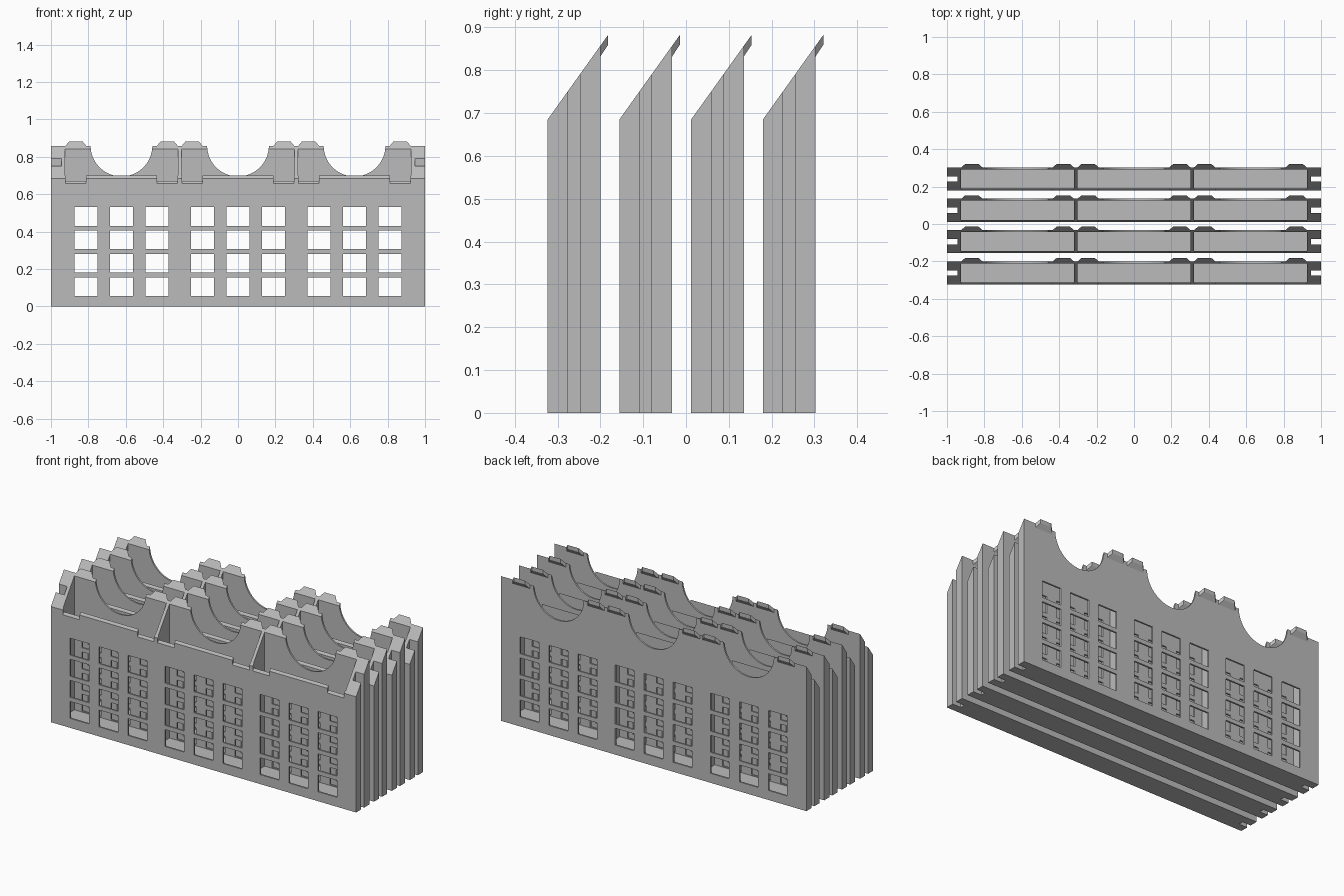
import bpy, bmesh, math
from mathutils import Matrix

if "Cube" in bpy.data.objects:
    bpy.data.objects.remove(bpy.data.objects["Cube"])

DEPTH, WALL, PITCH = 0.123, 0.01, 0.1675
Z_FRONT, Z_BACK = 0.685, 0.857
SLOPE = (Z_BACK - Z_FRONT) / DEPTH
BAYS = (-0.623, 0, 0.623)

grey = bpy.data.materials.new("light grey plastic")
grey.use_nodes = True
grey.diffuse_color = (0.5, 0.5, 0.5, 1)
grey.node_tree.nodes["Principled BSDF"].inputs["Base Color"].default_value = (0.5, 0.5, 0.5, 1)


def prism(bm, cx, points):
    """Solid along x from side profile points (y, z, half width)."""
    left = [bm.verts.new((cx - h, y, z)) for y, z, h in points]
    right = [bm.verts.new((cx + h, y, z)) for y, z, h in points]
    bm.faces.new(left)
    bm.faces.new(right[::-1])
    n = len(points)
    for i in range(n):
        j = (i + 1) % n
        bm.faces.new((left[j], left[i], right[i], right[j]))


def box(bm, cx, half, y0, y1, z0, z1):
    prism(bm, cx, [(y0, z0, half), (y1, z0, half), (y1, z1, half), (y0, z1, half)])


def finish(bm, name):
    bmesh.ops.recalc_face_normals(bm, faces=bm.faces)
    mesh = bpy.data.meshes.new(name)
    bm.to_mesh(mesh)
    bm.free()
    mesh.materials.append(grey)
    obj = bpy.data.objects.new(name, mesh)
    bpy.context.collection.objects.link(obj)
    return obj


# Solid body with a sloping top
bm = bmesh.new()
prism(bm, 0, [(0, 0, 1), (DEPTH, 0, 1), (DEPTH, Z_BACK, 1), (0, Z_FRONT, 1)])
body = finish(bm, "rack_body")

# Three open-topped pockets and the slots down both ends
bm = bmesh.new()
for cx in BAYS:
    box(bm, cx, 0.302, WALL, DEPTH - WALL, 0.05, 1)
for side in (-1, 1):
    box(bm, side * 0.995, 0.05, 0.047, 0.075, -0.1, 1)
pockets = finish(bm, "pocket_cutter")

# Window grid through the front and back walls
bm = bmesh.new()
for cx in BAYS:
    for col in (-1, 0, 1):
        for row in range(4):
            z = 0.056 + row * 0.125
            box(bm, cx + col * 0.19, 0.062, -0.1, 0.3, z, z + 0.1)
windows = finish(bm, "window_cutter")

# Round finger scoops in the back wall
bm = bmesh.new()
turn = Matrix.Rotation(math.pi / 2, 4, "X")
for cx in BAYS:
    bmesh.ops.create_cone(bm, cap_ends=True, segments=64, radius1=0.165, radius2=0.165,
                          depth=0.1, matrix=Matrix.Translation((cx, 0.14, 0.86)) @ turn)
scoops = finish(bm, "scoop_cutter")

# Notches in the front lip, matched by hooks on the back edge
hook_x = [s * x for s in (-1, 1) for x in (0.867, 0.378, 0.245)]
bm = bmesh.new()
for cx in hook_x:
    z = 0.657
    prism(bm, cx, [(-0.01, z - 0.01 * SLOPE, 0.055), (0.02, z + 0.02 * SLOPE, 0.055),
                   (0.02, 0.95, 0.055), (-0.01, 0.95, 0.055)])
notches = finish(bm, "notch_cutter")

bm = bmesh.new()
tip, rise = 0.018, 0.018 * SLOPE
for cx in hook_x:
    prism(bm, cx, [(DEPTH, Z_BACK - 0.025, 0.057), (DEPTH, Z_BACK, 0.057),
                   (DEPTH + tip, Z_BACK + rise, 0.036),
                   (DEPTH + tip, Z_BACK + rise - 0.023, 0.036)])
hooks = finish(bm, "rack_hooks")

# Cut the body once and keep the result
cutters = (pockets, windows, scoops, notches)
for cutter in cutters:
    cutter.hide_render = True
    mod = body.modifiers.new(cutter.name, "BOOLEAN")
    mod.operation, mod.solver, mod.object = "DIFFERENCE", "EXACT", cutter
graph = bpy.context.evaluated_depsgraph_get()
cut_mesh = bpy.data.meshes.new_from_object(body.evaluated_get(graph))
body.modifiers.clear()
body.data = cut_mesh
for cutter in cutters:
    bpy.data.objects.remove(cutter)

# Four racks standing one behind another
for i in range(4):
    for part in (body, hooks):
        obj = part if i == 0 else part.copy()
        if i:
            obj.name = f"{part.name}_{i + 1}"
            bpy.context.collection.objects.link(obj)
        obj.location.y = -0.323 + i * PITCH
